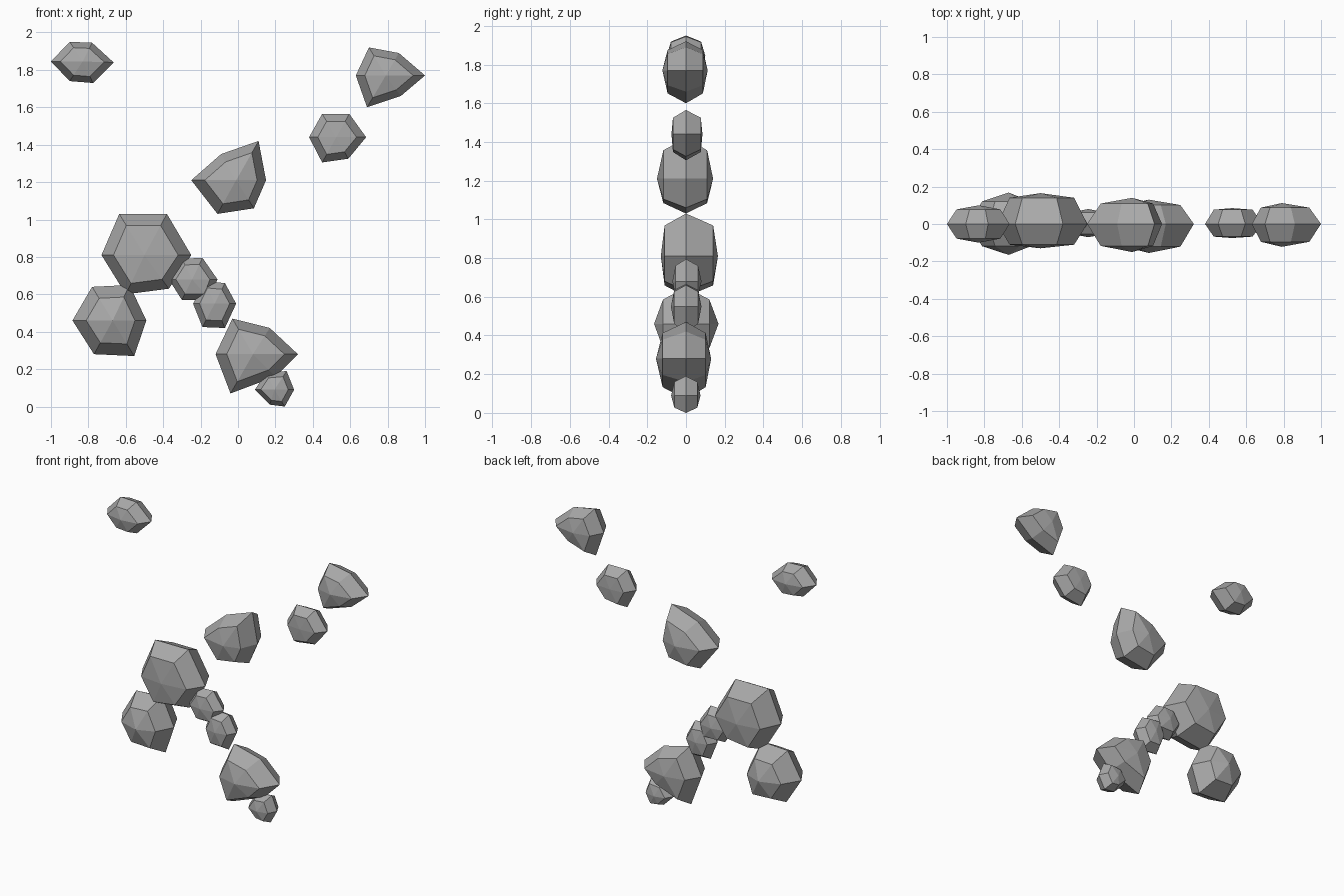
import bpy, bmesh

if "Cube" in bpy.data.objects:
    bpy.data.objects.remove(bpy.data.objects["Cube"])

stone = bpy.data.materials.new("grey stone")
stone.diffuse_color = (0.40, 0.40, 0.40, 1)
stone.use_nodes = True
stone.node_tree.nodes["Principled BSDF"].inputs["Base Color"].default_value = stone.diffuse_color


def rock(name, center, outline, front, back, k=0.70, lift=0.78):
    """Faceted six-sided boulder: rim at y=0, a smaller ring and a pole on each side."""
    cx, cz = center
    bm = bmesh.new()
    rim = [bm.verts.new((x, 0, z)) for x, z in outline]
    n = len(rim)
    for depth in (-front, back):
        ring = [bm.verts.new((cx + (x - cx) * k, depth * lift, cz + (z - cz) * k))
                for x, z in outline]
        pole = bm.verts.new((cx, depth, cz))
        for i in range(n):
            j = (i + 1) % n
            # alternate the diagonals for chipped facets
            if i % 2:
                bm.faces.new((rim[i], rim[j], ring[j]))
                bm.faces.new((rim[i], ring[j], ring[i]))
            else:
                bm.faces.new((rim[i], rim[j], ring[i]))
                bm.faces.new((rim[j], ring[j], ring[i]))
            bm.faces.new((ring[i], ring[j], pole))
    bmesh.ops.recalc_face_normals(bm, faces=bm.faces)
    me = bpy.data.meshes.new(name)
    bm.to_mesh(me)
    bm.free()
    me.materials.append(stone)
    ob = bpy.data.objects.new(name, me)
    bpy.context.collection.objects.link(ob)


# upper drifting rocks
rock("rock_top_left", (-0.83, 1.845),
     [(-1, 1.845), (-.90, 1.95), (-.78, 1.945), (-.665, 1.84), (-.775, 1.73), (-.90, 1.74)], .10, .10)
rock("rock_top_right", (.79, 1.77),
     [(.63, 1.77), (.70, 1.92), (.86, 1.89), (1, 1.77), (.87, 1.66), (.69, 1.60)], .122, .112)
rock("rock_upper_small", (.525, 1.44),
     [(.38, 1.44), (.45, 1.565), (.595, 1.565), (.685, 1.44), (.59, 1.325), (.45, 1.305)], .075, .085, .68, .9)
rock("rock_upper_middle", (-.01, 1.21),
     [(-.25, 1.21), (-.09, 1.35), (.11, 1.42), (.15, 1.21), (.085, 1.06), (-.11, 1.03)], .15, .14)

# arch of large rocks
rock("rock_large", (-.50, .81),
     [(-.73, .81), (-.635, 1.03), (-.38, 1.03), (-.25, .81), (-.37, .63), (-.60, .60)], .13, .165, .72, .85)
rock("rock_lower_left", (-.67, .46),
     [(-.885, .46), (-.78, .64), (-.58, .65), (-.49, .46), (-.555, .27), (-.77, .28)], .165, .168, .66, .72)

# chain of rocks down to the floor
rock("rock_link_upper", (-.245, .68),
     [(-.37, .68), (-.30, .79), (-.19, .795), (-.11, .68), (-.15, .57), (-.30, .57)], .07, .08)
rock("rock_link_lower", (-.125, .55),
     [(-.24, .55), (-.18, .67), (-.07, .66), (-.01, .55), (-.07, .42), (-.19, .425)], .078, .08)
rock("rock_lower_right", (.08, .28),
     [(-.12, .28), (-.03, .47), (.17, .42), (.32, .28), (.20, .16), (-.04, .07)], .155, .13)
rock("rock_floor", (.195, .09),
     [(.09, .09), (.15, .18), (.26, .19), (.30, .09), (.25, 0), (.17, .01)], .077, .075)
